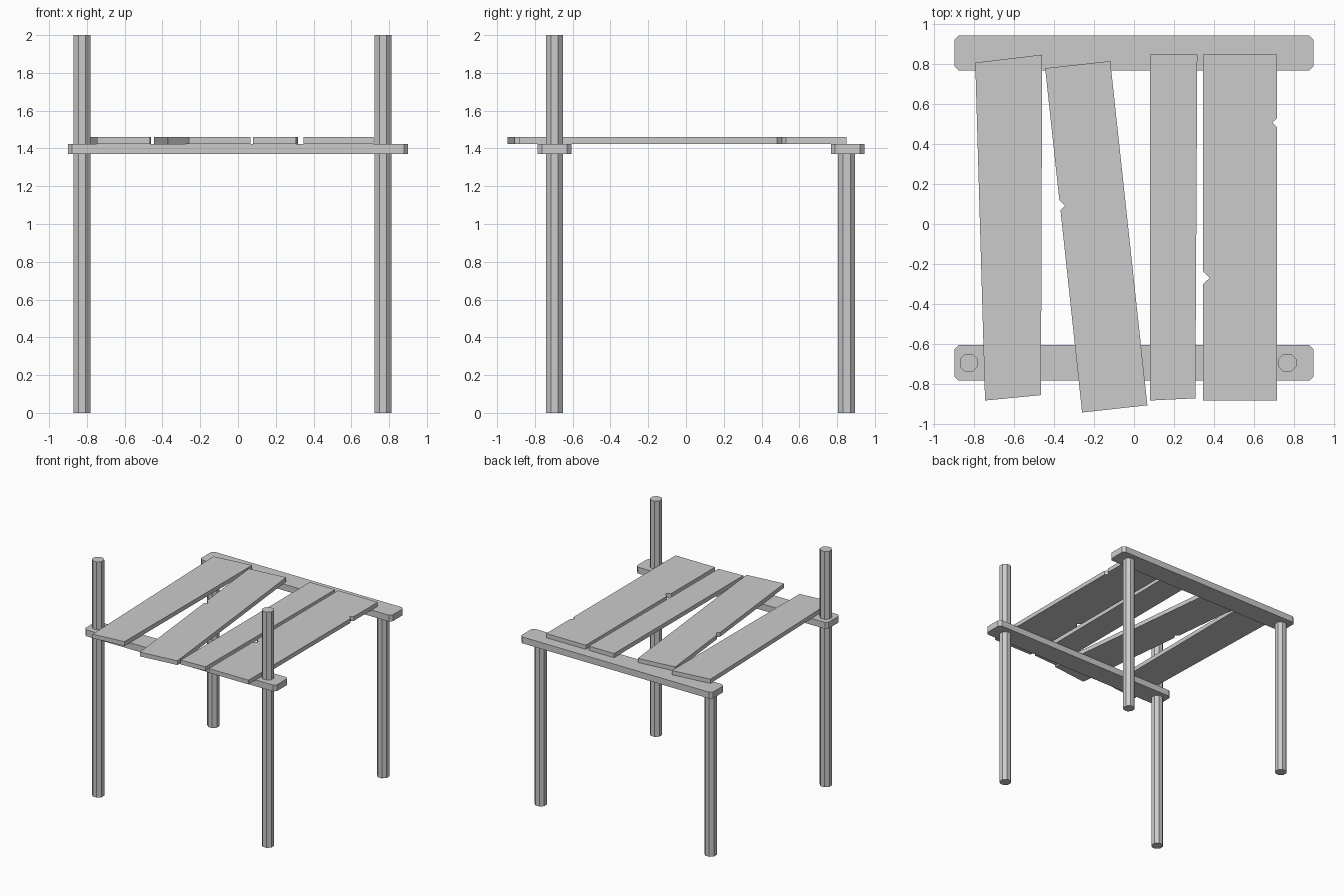
import bpy, bmesh, math

if "Cube" in bpy.data.objects:
    bpy.data.objects.remove(bpy.data.objects["Cube"])


def extrude_outline(name, pts, z0, z1):
    """Closed flat-shaded prism from an xy outline."""
    bm = bmesh.new()
    face = bm.faces.new([bm.verts.new((x, y, z0)) for x, y in pts])
    top = bmesh.ops.extrude_face_region(bm, geom=[face])["geom"]
    verts = [v for v in top if isinstance(v, bmesh.types.BMVert)]
    bmesh.ops.translate(bm, verts=verts, vec=(0, 0, z1 - z0))
    bmesh.ops.recalc_face_normals(bm, faces=bm.faces)
    mesh = bpy.data.meshes.new(name)
    bm.to_mesh(mesh)
    bm.free()
    obj = bpy.data.objects.new(name, mesh)
    bpy.context.collection.objects.link(obj)
    return obj


def post(name, x, y, height, half=0.045):
    r = half / math.cos(math.pi / 8)
    pts = [(x + r * math.cos(math.pi / 8 + i * math.pi / 4),
            y + r * math.sin(math.pi / 8 + i * math.pi / 4)) for i in range(8)]
    return extrude_outline(name, pts, 0, height)


def beam(name, y0, y1, half_x=0.9, c=0.022):
    pts = [(-half_x + c, y0), (half_x - c, y0), (half_x, y0 + c), (half_x, y1 - c),
           (half_x - c, y1), (-half_x + c, y1), (-half_x, y1 - c), (-half_x, y0 + c)]
    return extrude_outline(name, pts, BEAM_Z, PLANK_Z)


BEAM_Z, PLANK_Z, TOP_Z = 1.37, 1.424, 1.46

# Octagonal posts: tall at the front, stopping under the beam at the back
for side, x in (("left", -0.827), ("right", 0.768)):
    post(f"front_post_{side}", x, -0.695, 2.0)
    post(f"back_post_{side}", x, 0.851, BEAM_Z)

# Cross beams with clipped corners
beam("front_beam", -0.785, -0.607)
beam("back_beam", 0.768, 0.944)

# Uneven deck planks, some with chipped edges
planks = {
    "plank_left": [(-0.795, 0.808), (-0.746, -0.884), (-0.466, -0.857), (-0.460, 0.848)],
    "plank_crooked": [(-0.445, 0.780), (-0.374, 0.120), (-0.346, 0.092), (-0.368, 0.068),
                      (-0.260, -0.944), (0.067, -0.908), (-0.119, 0.816)],
    "plank_narrow": [(0.080, 0.850), (0.080, -0.884), (0.307, -0.873), (0.317, 0.850)],
    "plank_right": [(0.346, 0.850), (0.346, -0.236), (0.379, -0.271), (0.346, -0.300),
                    (0.346, -0.884), (0.717, -0.884), (0.717, 0.483), (0.692, 0.508),
                    (0.717, 0.530), (0.717, 0.850)],
}
for name, pts in planks.items():
    extrude_outline(name, pts, PLANK_Z, TOP_Z)
